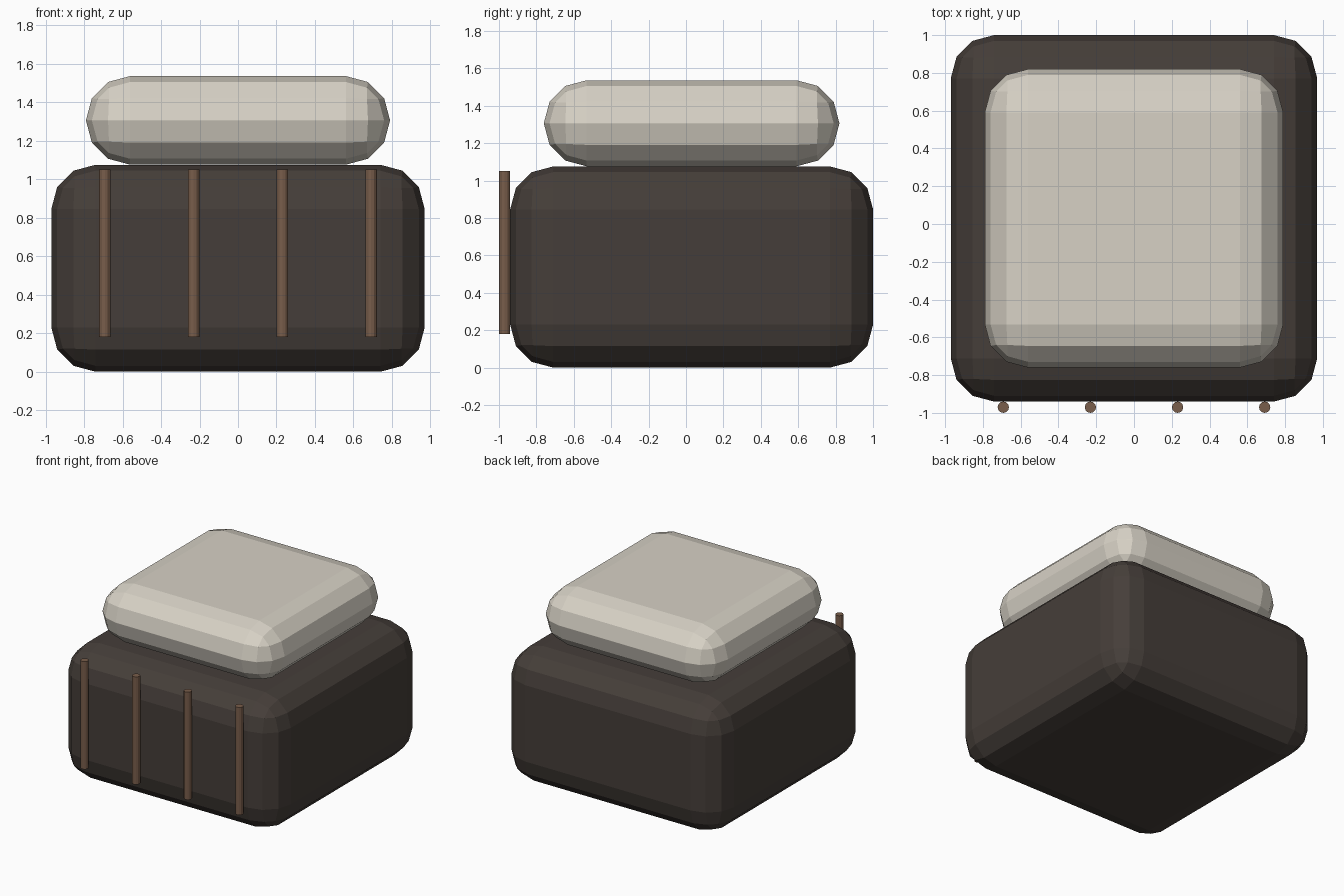
import bpy

if "Cube" in bpy.data.objects:
    bpy.data.objects.remove(bpy.data.objects["Cube"])

BEVEL = 0.229
CENTRE_Y = 0.03


def material(name, rgb):
    m = bpy.data.materials.new(name)
    m.diffuse_color = (*rgb, 1)
    m.use_nodes = True
    m.node_tree.nodes["Principled BSDF"].inputs["Base Color"].default_value = m.diffuse_color
    return m


def rounded_block(name, size, z_bottom, mat):
    """Box with three-segment faceted rounding on every edge."""
    bpy.ops.mesh.primitive_cube_add(size=1, location=(0, CENTRE_Y, z_bottom + size[2] / 2))
    ob = bpy.context.object
    ob.name = name
    ob.scale = size
    bpy.ops.object.transform_apply(location=False, rotation=False, scale=True)
    bev = ob.modifiers.new("rounding", 'BEVEL')
    bev.width = BEVEL
    bev.segments = 3
    bev.limit_method = 'NONE'
    ob.data.materials.append(mat)
    return ob


dark_wood = material("dark_fabric", (0.060, 0.048, 0.041))
cream = material("cream_fabric", (0.68, 0.64, 0.56))
brown = material("brown_trim", (0.19, 0.11, 0.07))

# Main base and the cushion on top
rounded_block("base", (1.94, 1.94, 1.075), 0.0, dark_wood)
rounded_block("cushion", (1.58, 1.58, 0.46), 1.076, cream)

# Upright rods along the front
for i in range(4):
    x = -0.692 + i * 0.4613
    bpy.ops.mesh.primitive_cylinder_add(vertices=12, radius=0.03, depth=0.87,
                                        location=(x, -0.97, 0.615))
    rod = bpy.context.object
    rod.name = f"front_rod_{i + 1}"
    rod.data.materials.append(brown)
